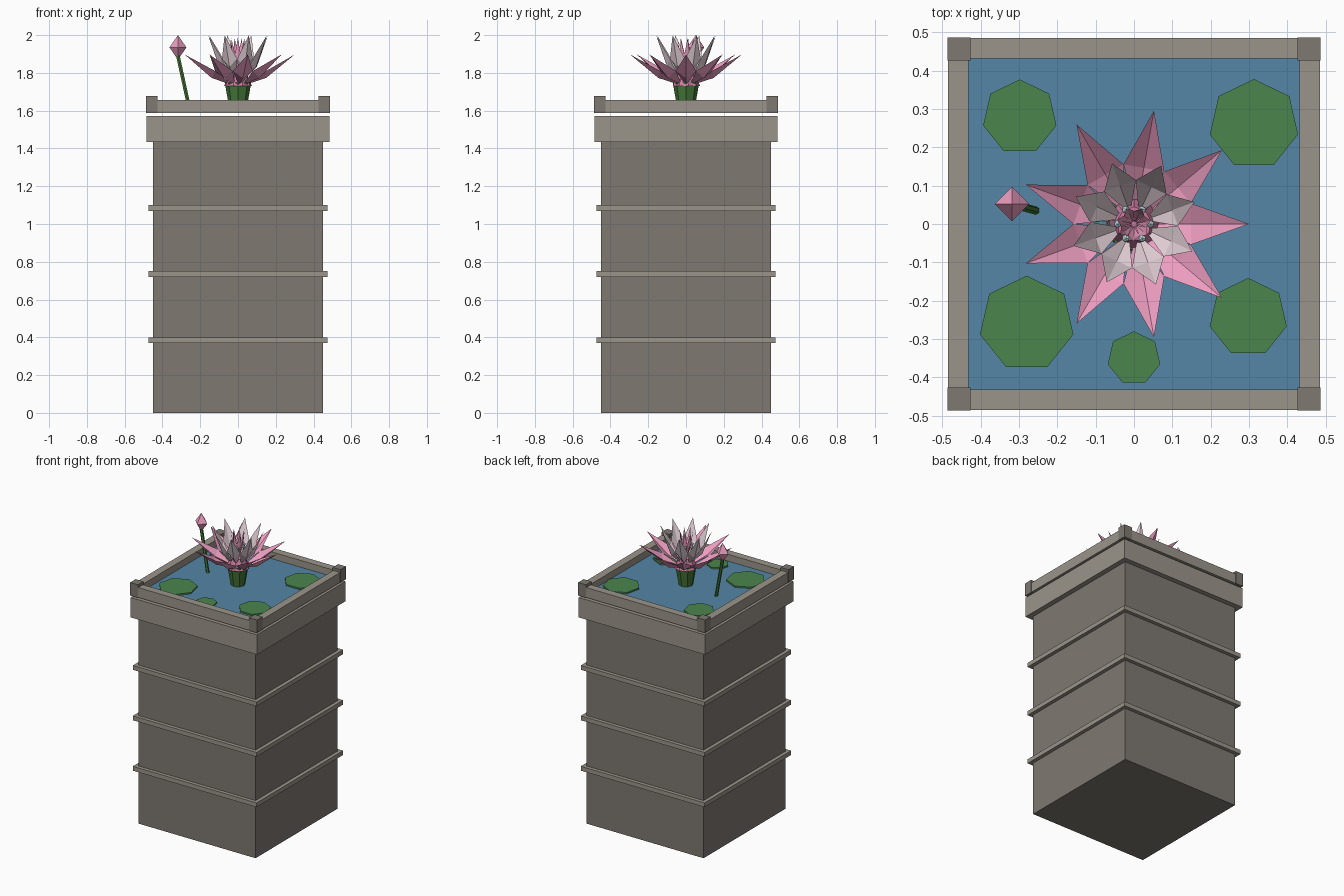
import bpy, bmesh, math
from mathutils import Vector, Matrix

if "Cube" in bpy.data.objects:
    bpy.data.objects.remove(bpy.data.objects["Cube"])


def material(name, rgb):
    m = bpy.data.materials.new(name)
    m.diffuse_color = (*rgb, 1)
    m.use_nodes = True
    m.node_tree.nodes["Principled BSDF"].inputs["Base Color"].default_value = m.diffuse_color
    return m


STONE = material("dark stone", (0.21, 0.19, 0.165))
TRIM = material("light stone", (0.33, 0.30, 0.255))
WATER = material("water", (0.09, 0.24, 0.38))
LEAF = material("leaf", (0.07, 0.24, 0.075))
STEM = material("stem green", (0.06, 0.19, 0.04))
PINK = material("pink", (0.85, 0.34, 0.53))
PALE = material("pale petal", (0.80, 0.66, 0.71))
DEEP = material("deep pink", (0.62, 0.20, 0.36))
DEW = material("dew", (0.55, 0.80, 0.85))
GOLD = material("gold", (0.80, 0.40, 0.06))


def finish(name, bm, mat):
    bmesh.ops.recalc_face_normals(bm, faces=bm.faces)
    me = bpy.data.meshes.new(name)
    bm.to_mesh(me)
    bm.free()
    me.materials.append(mat)
    ob = bpy.data.objects.new(name, me)
    bpy.context.collection.objects.link(ob)
    return ob


def box(name, x0, x1, y0, y1, z0, z1, mat):
    bm = bmesh.new()
    mid = Vector((x0 + x1, y0 + y1, z0 + z1)) / 2
    size = Matrix.Diagonal((x1 - x0, y1 - y0, z1 - z0, 1))
    bmesh.ops.create_cube(bm, size=1, matrix=Matrix.Translation(mid) @ size)
    return finish(name, bm, mat)


def slab(name, h, z0, z1, mat):
    return box(name, -h, h, -h, h, z0, z1, mat)


def tube(name, a, b, r0, r1, sides, mat, spin=0):
    a, b = Vector(a), Vector(b)
    d = b - a
    turn = Vector((0, 0, 1)).rotation_difference(d).to_matrix().to_4x4()
    bm = bmesh.new()
    bmesh.ops.create_cone(bm, cap_ends=True, segments=sides, radius1=r0, radius2=r1, depth=d.length,
                          matrix=Matrix.Translation((a + b) / 2) @ turn @ Matrix.Rotation(spin, 4, 'Z'))
    return finish(name, bm, mat)


def petal_ring(name, count, start, base, side, keel_drop, tip, mat):
    """Folded kite petals; base, side and tip are (radius, height)."""
    bm = bmesh.new()
    half = math.pi / count
    sx, sy = side[0] * math.cos(half), side[0] * math.sin(half)
    pts = [(base[0], 0, base[1]), (sx, -sy, side[1]), (tip[0], 0, tip[1]), (sx, sy, side[1]),
           (sx, 0, side[1] - keel_drop), (sx, 0, side[1] - keel_drop - 0.012)]
    for i in range(count):
        rot = Matrix.Rotation(start + 2 * half * i, 3, 'Z')
        v = [bm.verts.new(rot @ Vector(p)) for p in pts]
        for j in range(4):
            a, b = v[j], v[(j + 1) % 4]
            bm.faces.new((a, b, v[4]))
            bm.faces.new((b, a, v[5]))
    return finish(name, bm, mat)


# Pedestal with bands and cap
slab("pedestal", 0.45, 0, 1.44, STONE)
for i in range(3):
    slab(f"band_{i + 1}", 0.475, 0.37 + 0.35 * i, 0.40 + 0.35 * i, TRIM)
slab("cap", 0.485, 1.435, 1.573, TRIM)

# Basin rim, floating slightly above the cap, with corner posts
for s, n in ((-1, "a"), (1, "b")):
    lo, hi = sorted((0.432 * s, 0.485 * s))
    box("rim_x_" + n, lo, hi, -0.432, 0.432, 1.588, 1.657, TRIM)
    box("rim_y_" + n, -0.485, 0.485, lo, hi, 1.588, 1.657, TRIM)
    for t, k in ((-1, "a"), (1, "b")):
        x0, x1 = sorted((0.427 * s, 0.487 * s))
        y0, y1 = sorted((0.427 * t, 0.487 * t))
        box(f"corner_post_{n}{k}", x0, x1, y0, y1, 1.587, 1.677, STONE)
slab("water", 0.432, 1.593, 1.61, WATER)

# Seven-sided lily pads
for i, (x, y, r) in enumerate([(-.298, .279, .098), (.313, .26, .118), (-.28, -.26, .125),
                               (.298, -.244, .103), (0, -.35, .07)]):
    bm = bmesh.new()
    ring = [(x + r * math.sin(2 * math.pi * k / 7), y + r * math.cos(2 * math.pi * k / 7)) for k in range(7)]
    low = [bm.verts.new((*p, 1.609)) for p in ring]
    top = [bm.verts.new((*p, 1.62)) for p in ring]
    bm.faces.new(low)
    bm.faces.new(top)
    for k in range(7):
        m = (k + 1) % 7
        bm.faces.new((low[k], low[m], top[m], top[k]))
    finish(f"lily_pad_{i + 1}", bm, LEAF)

# Flower: flared stem and three rings of petals
tube("flower_stem", (0, 0, 1.605), (0, 0, 1.75), 0.045, 0.07, 8, STEM)
tube("flower_heart", (0, 0, 1.73), (0, 0, 1.80), 0.075, 0.045, 9, DEEP)
petal_ring("outer_petals", 9, 0, (0.03, 1.735), (0.158, 1.81), 0.025, (0.30, 1.897), PINK)
petal_ring("inner_petals", 8, math.radians(20), (0.03, 1.76), (0.115, 1.875), 0.03, (0.168, 1.998), PALE)
petal_ring("centre_petals", 7, 0.2, (0.004, 1.79), (0.034, 1.90), 0.02, (0.045, 1.985), PINK)

# Stamens with dew-like tips
for i in range(6):
    c, s = math.cos(i * math.pi / 3), math.sin(i * math.pi / 3)
    end = Vector((0.043 * c, 0.043 * s, 1.88))
    tube(f"stamen_{i + 1}", (0.03 * c, 0.03 * s, 1.78), end, 0.004, 0.004, 5, GOLD)
    bm = bmesh.new()
    bmesh.ops.create_icosphere(bm, subdivisions=1, radius=0.011, matrix=Matrix.Translation(end))
    finish(f"stamen_tip_{i + 1}", bm, DEW)

# Bud on a leaning stem
tube("bud_stem", (-0.256, 0.035, 1.605), (-0.318, 0.052, 1.89), 0.011, 0.011, 6, STEM)
bm = bmesh.new()
ring = [bm.verts.new((-0.318 + 0.045 * math.cos(k * math.pi / 2),
                      0.052 + 0.045 * math.sin(k * math.pi / 2), 1.935)) for k in range(4)]
for z in (1.87, 2.0):
    apex = bm.verts.new((-0.318, 0.052, z))
    for k in range(4):
        bm.faces.new((ring[k], ring[(k + 1) % 4], apex))
finish("bud", bm, PINK)
